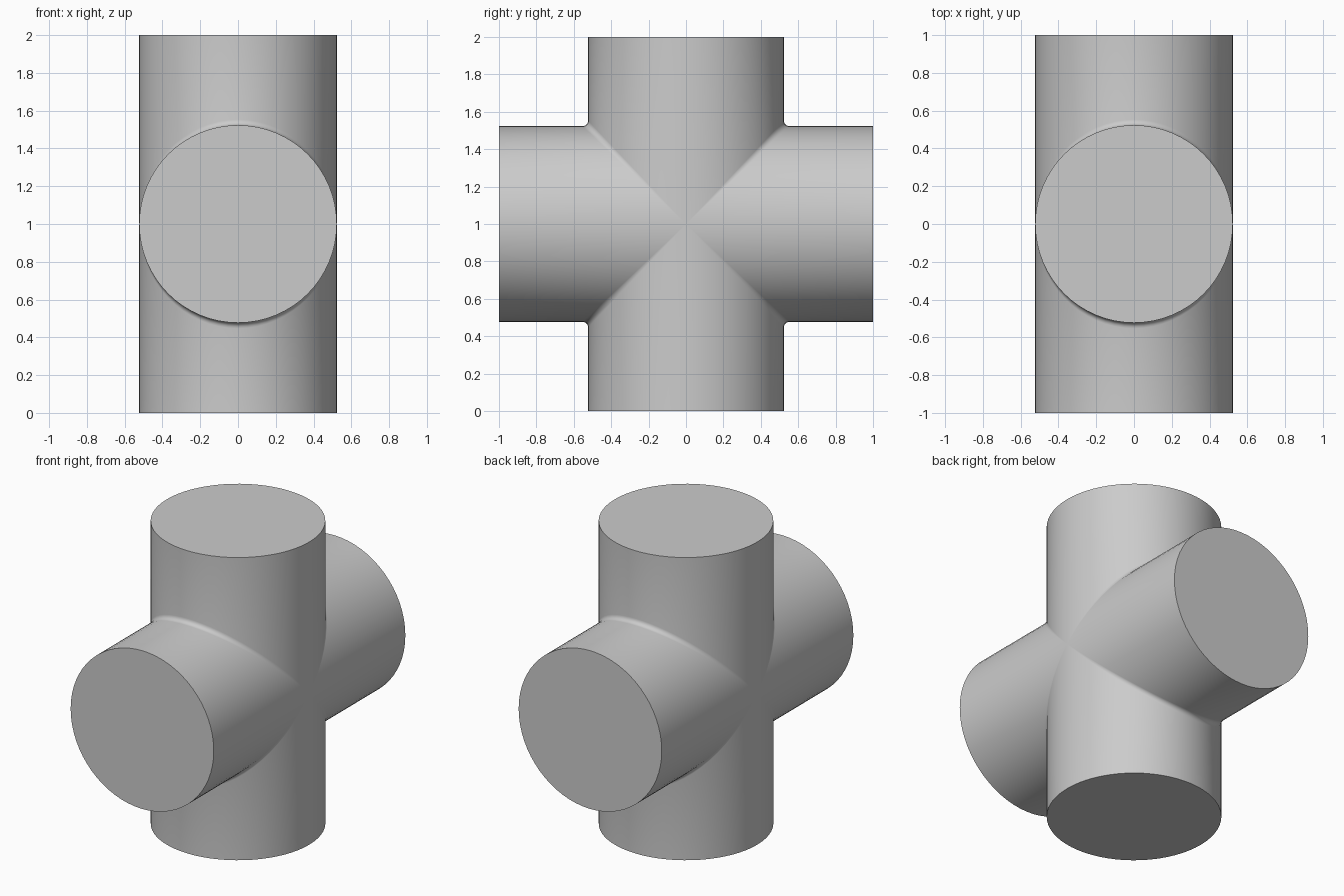
import bpy, bmesh
from math import sin, cos, pi

if "Cube" in bpy.data.objects:
    bpy.data.objects.remove(bpy.data.objects["Cube"])

R = 0.523       # pipe radius
HALF = 1.0      # half length of each arm
FILLET = 0.03   # blend where the arms meet
ROWS, STEPS = 32, 5

bm = bmesh.new()


def corner_profile(w):
    """One inner corner of the cross outline, at half-width w."""
    f = FILLET * w / R
    arc = [(w + f - f * sin(a), w + f - f * cos(a))
           for a in (pi / 2 * i / STEPS for i in range(STEPS + 1))]
    return [(HALF, w)] + arc + [(w, HALF)]


# Four filleted corner panels, swept across x and turned around the x axis
for c, s in ((1, 0), (0, 1), (-1, 0), (0, -1)):
    rows = []
    for i in range(ROWS + 1):
        t = pi * i / ROWS
        w = R * sin(t) if 0 < i < ROWS else 0.0
        rows.append([bm.verts.new((R * cos(t), y * c - z * s, y * s + z * c + HALF))
                     for y, z in corner_profile(w)])
    for a, b in zip(rows, rows[1:]):
        for j in range(len(a) - 1):
            bm.faces.new((a[j], a[j + 1], b[j + 1], b[j]))

# Join the panels and close the four round ends
bmesh.ops.remove_doubles(bm, verts=bm.verts[:], dist=1e-5)
bmesh.ops.holes_fill(bm, edges=[e for e in bm.edges if e.is_boundary], sides=0)
bmesh.ops.recalc_face_normals(bm, faces=bm.faces[:])

mesh = bpy.data.meshes.new("pipe_cross")
bm.to_mesh(mesh)
bm.free()
obj = bpy.data.objects.new("pipe_cross", mesh)
bpy.context.collection.objects.link(obj)
bpy.context.view_layer.objects.active = obj
obj.select_set(True)
bpy.ops.object.shade_smooth_by_angle(angle=pi / 6)
